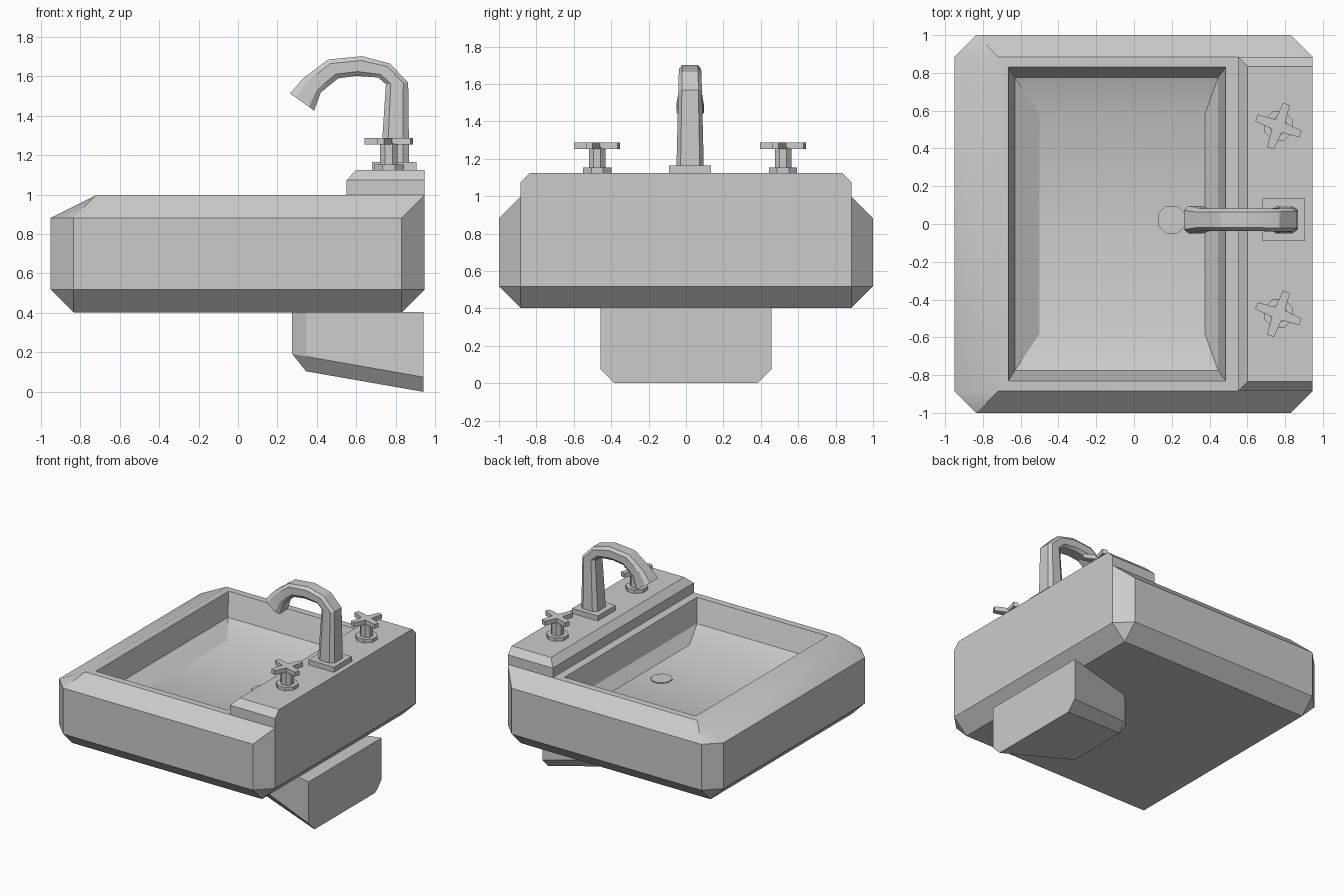
import bpy, bmesh, math
from mathutils import Vector

cube = bpy.data.objects.get("Cube")
if cube:
    bpy.data.objects.remove(cube)

ceramic = bpy.data.materials.new("light_grey_ceramic")
ceramic.use_nodes = True
GREY = (0.6, 0.6, 0.6, 1)
ceramic.diffuse_color = GREY
ceramic.node_tree.nodes["Principled BSDF"].inputs["Base Color"].default_value = GREY


def loft(name, rings):
    """Skin a stack of equal-length rings, welding coincident points, and cap both ends."""
    bm = bmesh.new()
    cache = {}

    def vert(p):
        key = tuple(round(c, 4) for c in p)
        if key not in cache:
            cache[key] = bm.verts.new(p)
        return cache[key]

    def face(points):
        vs = list(dict.fromkeys(vert(p) for p in points))
        if len(vs) > 2:
            bm.faces.new(vs)

    for a, b in zip(rings, rings[1:]):
        for i in range(len(a)):
            j = (i + 1) % len(a)
            face([a[i], a[j], b[j], b[i]])
    face(rings[0][::-1])
    face(rings[-1])
    bmesh.ops.recalc_face_normals(bm, faces=bm.faces)
    mesh = bpy.data.meshes.new(name)
    bm.to_mesh(mesh)
    bm.free()
    mesh.materials.append(ceramic)
    obj = bpy.data.objects.new(name, mesh)
    bpy.context.collection.objects.link(obj)
    bpy.ops.object.select_all(action='DESELECT')
    obj.select_set(True)
    bpy.context.view_layer.objects.active = obj
    bpy.ops.object.shade_smooth_by_angle(angle=math.radians(28))


def mirrored(half, z):
    """Ring from the +y half of an outline."""
    return [Vector((x, y, z)) for x, y in half + [(a, -b) for a, b in half[::-1]]]


def plan(x0, x1, y, z, cut=0.0):
    """Rectangle with optional cut corners."""
    return mirrored([(x1, y - cut), (x1 - cut, y), (x0 + cut, y), (x0, y - cut)], z)


def disc(x, y, z, r, n=8):
    angles = [math.tau * (i + 0.5) / n for i in range(n)]
    return [Vector((x + r * math.cos(a), y + r * math.sin(a), z)) for a in angles]


# Basin: chamfered outside, flat rim, then the hollow bowl
CUT = 0.115
RIM = 0.997
shoulder = plan(-0.95, 0.945, 1, 0.882, CUT)
for p in shoulder:
    if p.x > 0.9:
        p.z = RIM           # the wall side rises straight to the rim
loft("basin", [
    plan(-0.835, 0.83, 0.885, 0.403),
    plan(-0.95, 0.945, 1, 0.518, CUT),
    shoulder,
    plan(-0.72, 0.945, 0.885, RIM),
    plan(-0.665, 0.485, 0.83, RIM),
    plan(-0.63, 0.445, 0.775, 0.82),
    plan(-0.5, 0.375, 0.58, 0.745),
])

# Raised tap deck
loft("tap_deck", [
    plan(0.55, 0.945, 0.885, 0.99),
    plan(0.55, 0.945, 0.885, 1.073),
    plan(0.6, 0.945, 0.835, 1.125),
])

# Wall support below the basin: narrows to the front, underside slopes
outline = [(0.94, 0.458), (0.345, 0.3), (0.275, 0.235)]
top = mirrored(outline, 0.405)
edge = mirrored(outline, 0.0)
sole = mirrored([(0.94, 0.383), (0.345, 0.25), (0.345, 0.235)], 0.0)
for ring, low in ((edge, 0.075), (sole, 0.0)):
    for p in ring:
        p.z = low + (0.94 - p.x) * 0.175
loft("wall_support", [top, edge, sole])

# Drain plug
MID = 0.022
loft("drain_plug", [disc(0.2, MID, 0.715, 0.045), disc(0.2, MID, 0.74, 0.06),
                    disc(0.2, MID, 0.75, 0.08), disc(0.2, MID, 0.757, 0.08)])

# Spout plate
plate = [plan(0.68, 0.905, 0.112, z) for z in (1.12, 1.165)]
loft("spout_plate", [[p + Vector((0, MID, 0)) for p in r] for r in plate])

# Curved spout: outer edge, inner edge and half width at each section
sections = [
    ((0.868, 1.16), (0.724, 1.16), 0.073),
    ((0.863, 1.568), (0.75, 1.56), 0.063),
    ((0.77, 1.665), (0.71, 1.594), 0.061),
    ((0.63, 1.702), (0.6, 1.602), 0.059),
    ((0.457, 1.685), (0.508, 1.59), 0.059),
    ((0.33, 1.589), (0.42, 1.518), 0.059),
    ((0.264, 1.513), (0.386, 1.426), 0.073),
]
PROFILE = [(0, 0.7), (0.22, 1), (0.78, 1), (1, 0.7)]
PROFILE += [(t, -w) for t, w in PROFILE[::-1]]
loft("spout", [
    [Vector((o[0] + (i[0] - o[0]) * t, MID + w * half, o[1] + (i[1] - o[1]) * t))
     for t, w in PROFILE]
    for o, i, half in sections])


# Cross-handled taps
def cross(x, y, z):
    pts = []
    for k in range(4):
        a = math.radians(70 + 90 * k)
        along = Vector((math.cos(a), math.sin(a), 0))
        side = Vector((-along.y, along.x, 0))
        pts += [along * 0.124 - side * 0.019, along * 0.124 + side * 0.019,
                (along + side) * 0.027]
    return [p + Vector((x, y, z)) for p in pts]


TAP_X = 0.765
for label, sign in (("left", 1), ("right", -1)):
    y = MID + sign * 0.497
    loft(label + "_tap_base", [disc(TAP_X, y, z, 0.082) for z in (1.12, 1.152)])
    loft(label + "_tap_stem", [disc(TAP_X, y, z, 0.048) for z in (1.15, 1.26)])
    loft(label + "_tap_handle", [cross(TAP_X, y, z) for z in (1.253, 1.288)])
